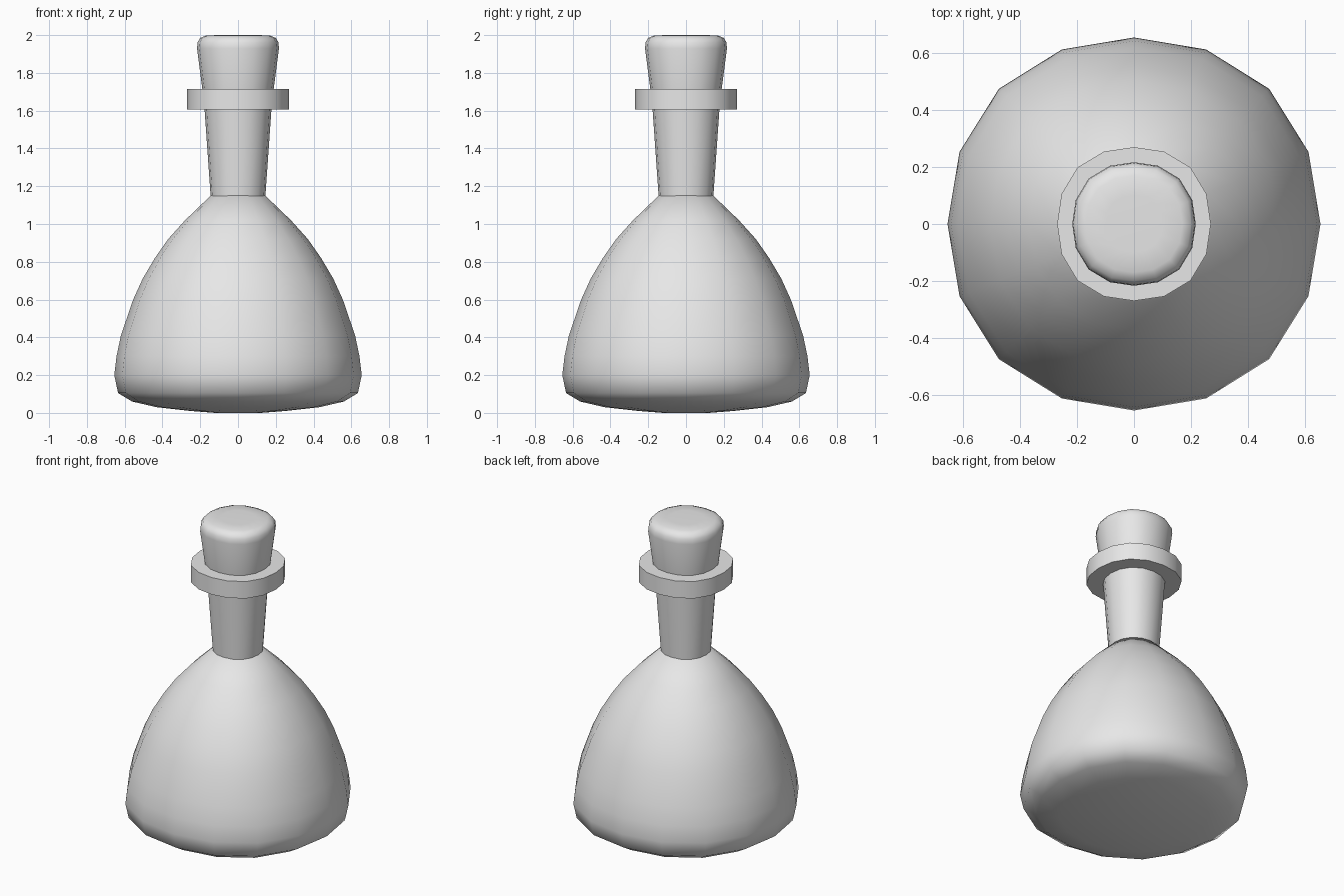
import bpy
import bmesh
from math import cos, sin, pi, radians

SIDES = 16

cube = bpy.data.objects.get("Cube")
if cube:
    bpy.data.objects.remove(cube, do_unlink=True)

grey = bpy.data.materials.new("light_grey")
grey.use_nodes = True
grey.diffuse_color = (0.8, 0.8, 0.8, 1)
grey.node_tree.nodes["Principled BSDF"].inputs["Base Color"].default_value = (0.8, 0.8, 0.8, 1)


def lathe(name, profile, bulge, smooth_angle=40):
    """Spin a (radius, height) profile, slightly squared by bulge; close both ends."""
    bm = bmesh.new()
    rings = []
    for r, z in profile:
        ring = []
        for i in range(SIDES):
            a = 2 * pi * i / SIDES
            k = r * (1 + bulge * sin(2 * a) ** 2)
            ring.append(bm.verts.new((k * cos(a), k * sin(a), z)))
        rings.append(ring)
    for low, high in zip(rings, rings[1:]):
        for i in range(SIDES):
            j = (i + 1) % SIDES
            bm.faces.new((low[i], low[j], high[j], high[i]))
    bm.faces.new(rings[0][::-1])
    bm.faces.new(rings[-1])
    mesh = bpy.data.meshes.new(name)
    bm.to_mesh(mesh)
    bm.free()
    mesh.materials.append(grey)
    obj = bpy.data.objects.new(name, mesh)
    bpy.context.collection.objects.link(obj)
    bpy.ops.object.select_all(action="DESELECT")
    obj.select_set(True)
    bpy.context.view_layer.objects.active = obj
    bpy.ops.object.shade_smooth_by_angle(angle=radians(smooth_angle))
    return obj


# Bell-shaped body with a gently rounded underside
lathe("flask_body", [
    (0.12, 0.0), (0.25, 0.01), (0.43, 0.03), (0.56, 0.06), (0.635, 0.105),
    (0.655, 0.2), (0.643, 0.3), (0.62, 0.41), (0.555, 0.6), (0.505, 0.71),
    (0.44, 0.82), (0.37, 0.92), (0.28, 1.02), (0.145, 1.15),
], 0.025, 50)

# Neck widening upward
lathe("neck", [(0.145, 1.148), (0.178, 1.62)], 0.03)

# Flat collar around the neck
lathe("collar", [(0.27, 1.605), (0.27, 1.715)], 0.04)

# Tapered stopper with a rounded top edge
lathe("stopper", [
    (0.187, 1.70), (0.217, 1.93), (0.214, 1.962),
    (0.20, 1.985), (0.17, 1.998), (0.10, 2.0),
], 0.04, 50)
